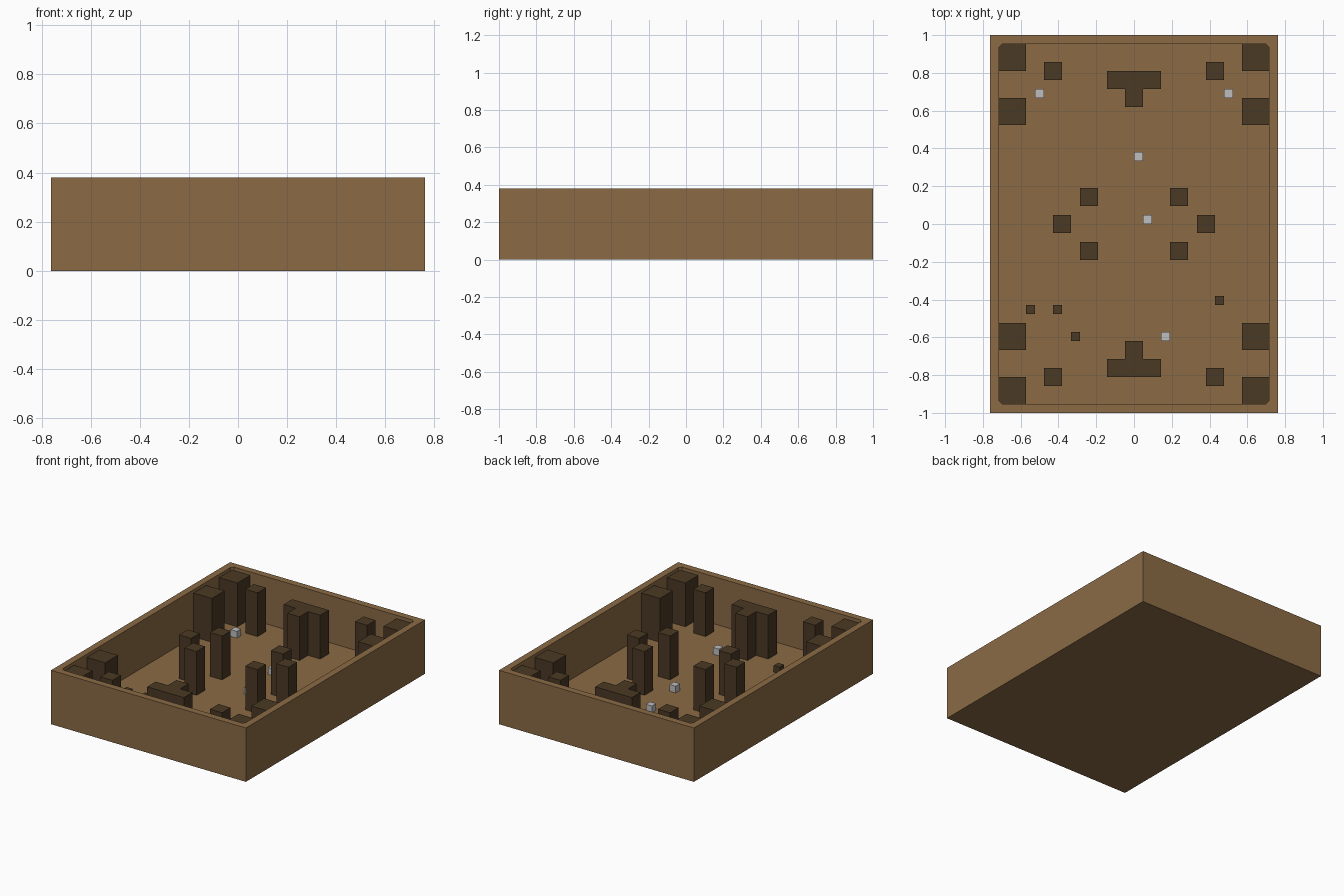
import bpy
import bmesh

if "Cube" in bpy.data.objects:
    bpy.data.objects.remove(bpy.data.objects["Cube"], do_unlink=True)

U = 1 / 21            # one grid cell; the tray is 32 x 42 x 8 cells
FLOOR, TOP = 1, 7.5   # floor level and block tops, in cells


def material(name, rgb):
    m = bpy.data.materials.new(name)
    m.use_nodes = True
    m.diffuse_color = (*rgb, 1)
    bsdf = next(n for n in m.node_tree.nodes if n.type == "BSDF_PRINCIPLED")
    bsdf.inputs["Base Color"].default_value = (*rgb, 1)
    return m


BROWN = material("wood brown", (0.258, 0.147, 0.060))
DARK = material("dark brown", (0.069, 0.041, 0.017))
GREY = material("light grey", (0.52, 0.52, 0.52))


def finish(bm, name, mat):
    bmesh.ops.recalc_face_normals(bm, faces=bm.faces)
    bmesh.ops.scale(bm, vec=(U, U, U), verts=bm.verts)
    mesh = bpy.data.meshes.new(name)
    bm.to_mesh(mesh)
    bm.free()
    mesh.materials.append(mat)
    ob = bpy.data.objects.new(name, mesh)
    bpy.context.collection.objects.link(ob)
    return ob


def prism(name, outline, z0, z1, mat):
    """Extrude a flat outline, given in cells, from z0 to z1."""
    bm = bmesh.new()
    face = bm.faces.new([bm.verts.new((x, y, z0)) for x, y in outline])
    new = bmesh.ops.extrude_face_region(bm, geom=[face], use_keep_orig=True)["geom"]
    bmesh.ops.translate(bm, vec=(0, 0, z1 - z0),
                        verts=[v for v in new if isinstance(v, bmesh.types.BMVert)])
    return finish(bm, name, mat)


def block(name, x, y, size, height, mat):
    h = size / 2
    outline = [(x - h, y - h), (x + h, y - h), (x + h, y + h), (x - h, y + h)]
    return prism(name, outline, FLOOR, FLOOR + height, mat)


# Open tray whose cavity has clipped corners
bm = bmesh.new()
signs = [(-1, -1), (1, -1), (1, 1), (-1, 1)]
C = 0.35
inner_xy = []
for i, (sx, sy) in enumerate(signs):
    pair = [(sx * 15, sy * (20 - C)), (sx * (15 - C), sy * 20)]
    inner_xy += pair if i % 2 == 0 else pair[::-1]
bottom = [bm.verts.new((sx * 16, sy * 21, 0)) for sx, sy in signs]
rim = [bm.verts.new((sx * 16, sy * 21, 8)) for sx, sy in signs]
edge = [bm.verts.new((x, y, 8)) for x, y in inner_xy]
floor = [bm.verts.new((x, y, FLOOR)) for x, y in inner_xy]
bm.faces.new(bottom)
bm.faces.new(floor)
for i in range(4):
    j = (i + 1) % 4
    bm.faces.new((bottom[i], bottom[j], rim[j], rim[i]))
    bm.faces.new((rim[i], rim[j], edge[2 * j], edge[2 * i + 1]))
    bm.faces.new((rim[i], edge[2 * i + 1], edge[2 * i]))
for i in range(8):
    j = (i + 1) % 8
    bm.faces.new((edge[i], edge[j], floor[j], floor[i]))
finish(bm, "tray", BROWN)

# Tall blocks repeated in all four quarters
H = TOP - FLOOR
for sx, sy in signs:
    tag = ("back" if sy > 0 else "front") + "_" + ("left" if sx > 0 else "right")
    block("corner_block_" + tag, sx * 13.5, sy * 18.5, 3, H, DARK)
    block("wall_block_" + tag, sx * 13.5, sy * 12.5, 3, H, DARK)
    block("end_pillar_" + tag, sx * 9, sy * 17, 2, H, DARK)
    block("middle_pillar_" + tag, sx * 5, sy * 3, 2, H, DARK)

# Side pillars on the centre line
for sx, side in ((1, "left"), (-1, "right")):
    block("side_pillar_" + side, sx * 8, 0, 2, H, DARK)

# T-shaped blocks with their stems pointing to the middle
T = [(-3, 17), (-3, 15), (-1, 15), (-1, 13), (1, 13), (1, 15), (3, 15), (3, 17)]
for sy, end in ((1, "back"), (-1, "front")):
    prism("t_block_" + end, [(x, sy * y) for x, y in T], FLOOR, TOP, DARK)

# Small loose cubes on the floor
for i, (x, y) in enumerate([(-11.5, -9.5), (-8.5, -9.5), (-6.5, -12.5), (9.5, -8.5)]):
    block(f"dark_cube_{i + 1}", x, y, 1, 1, DARK)
for i, (x, y) in enumerate([(-10.5, 14.5), (10.5, 14.5), (0.5, 7.5),
                            (1.5, 0.5), (3.5, -12.5)]):
    block(f"light_cube_{i + 1}", x, y, 1, 1, GREY)
